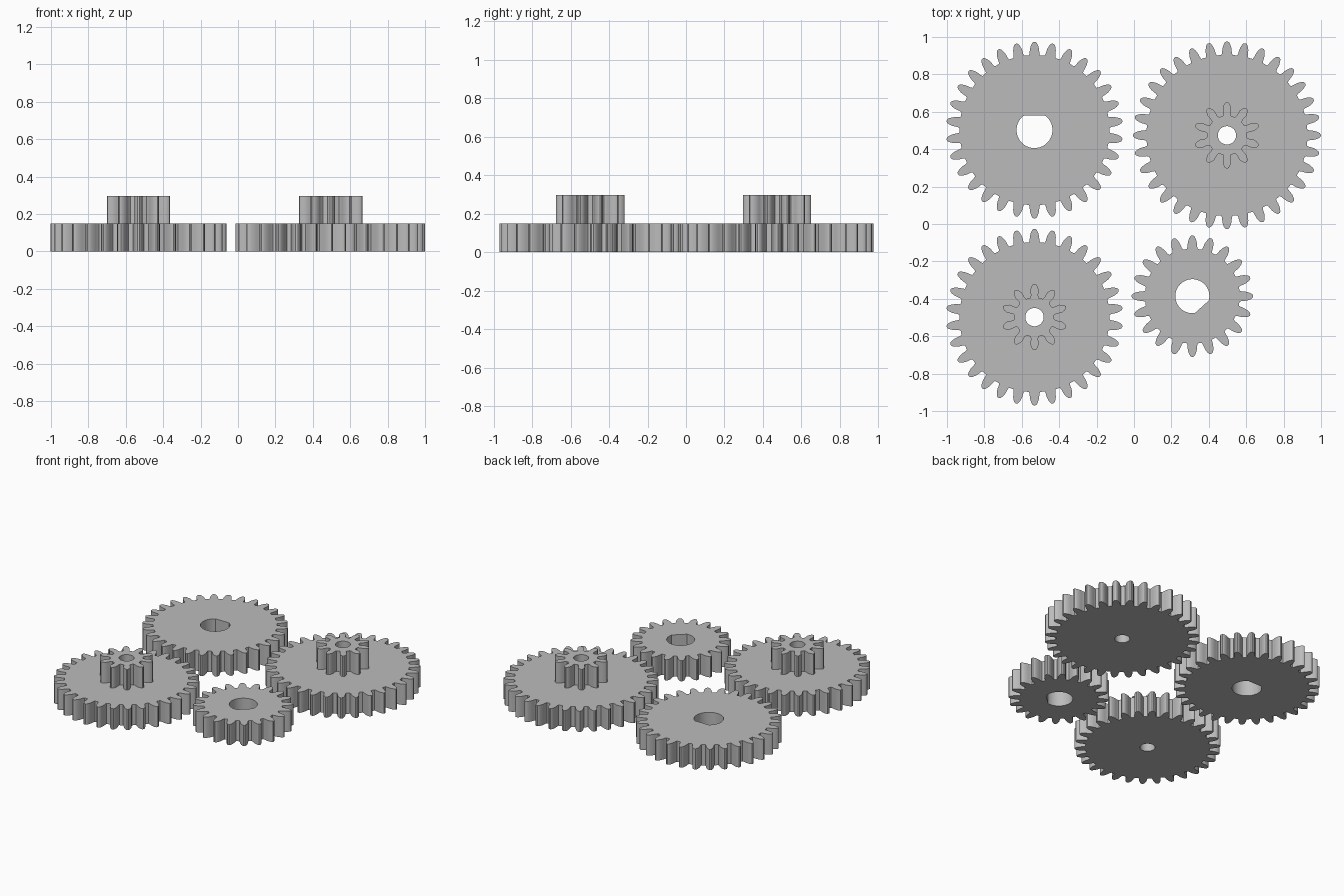
import bpy, bmesh, math

if "Cube" in bpy.data.objects:
    bpy.data.objects.remove(bpy.data.objects["Cube"])

MODULE = 0.0295   # pitch diameter per tooth
THICK = 0.148     # height of one gear layer

grey = bpy.data.materials.new("grey plastic")
grey.diffuse_color = (0.5, 0.5, 0.5, 1)
grey.use_nodes = True
grey.node_tree.nodes["Principled BSDF"].inputs["Base Color"].default_value = grey.diffuse_color

# Half of a tooth: (radial offset from pitch circle, half width), in modules
WHEEL_TOOTH = [(-1.4, 1.0), (-1.0, 0.88), (-0.5, 0.85), (0.0, 0.76),
               (0.5, 0.58), (0.85, 0.38), (1.0, 0.15)]
PINION_TOOTH = [(-1.4, 0.75), (-1.0, 0.65), (-0.5, 0.71), (0.0, 0.76),
                (0.5, 0.58), (0.85, 0.38), (1.0, 0.15)]


def gear_outline(teeth, tooth):
    """Toothed outline with one tooth pointing to +y."""
    pitch = MODULE * teeth / 2
    half = [(-w, d) for d, w in tooth]
    flank = half + [(-w, d) for w, d in reversed(half)]
    pts = []
    for i in range(teeth):
        a0 = math.pi / 2 - i * math.tau / teeth
        for w, d in flank:
            r = pitch + d * MODULE
            a = a0 - w * MODULE / r
            pts.append((r * math.cos(a), r * math.sin(a)))
    return pts


def bore_outline(radius, flat=None, angle=0.0, n=48):
    """Round bore, or a D shape with a flat at the given distance and angle."""
    if flat is None:
        start, span, count = 0, math.tau, n
    else:
        cut = math.acos(flat / radius)
        start, span, count = angle + cut, math.tau - 2 * cut, n - 1
    return [(radius * math.cos(start + span * i / count),
             radius * math.sin(start + span * i / count)) for i in range(n)]


def ring(bm, pts, z):
    vs = [bm.verts.new((x, y, z)) for x, y in pts]
    es = [bm.edges.new((vs[i - 1], vs[i])) for i in range(len(vs))]
    return vs, es


def wall(bm, low, high):
    a, b = low[0], high[0]
    for i in range(len(a)):
        bm.faces.new((a[i - 1], a[i], b[i], b[i - 1]))


def cap(bm, outer, inner):
    bmesh.ops.triangle_fill(bm, edges=outer[1] + inner[1],
                            use_beauty=True, normal=(0, 0, 1))


def make_gear(name, centre, teeth, bore, pinion_teeth=0):
    bm = bmesh.new()
    outline = gear_outline(teeth, WHEEL_TOOTH)
    # wheel
    bottom, rim = ring(bm, outline, 0), ring(bm, outline, THICK)
    wall(bm, bottom, rim)
    hole_low = ring(bm, bore, 0)
    cap(bm, bottom, hole_low)
    top_z = THICK
    # pinion rising from the wheel's top face
    if pinion_teeth:
        top_z = 2 * THICK
        small = gear_outline(pinion_teeth, PINION_TOOTH)
        foot, crown = ring(bm, small, THICK), ring(bm, small, top_z)
        cap(bm, rim, foot)
        wall(bm, foot, crown)
        rim = crown
    # bore through everything
    hole_high = ring(bm, bore, top_z)
    wall(bm, hole_low, hole_high)
    cap(bm, rim, hole_high)
    bmesh.ops.recalc_face_normals(bm, faces=bm.faces[:])

    mesh = bpy.data.meshes.new(name)
    bm.to_mesh(mesh)
    bm.free()
    mesh.materials.append(grey)
    obj = bpy.data.objects.new(name, mesh)
    obj.location = (*centre, 0)
    bpy.context.collection.objects.link(obj)
    bpy.ops.object.select_all(action='DESELECT')
    obj.select_set(True)
    bpy.context.view_layer.objects.active = obj
    bpy.ops.object.shade_smooth_by_angle(angle=math.radians(30))


# Plain gears with D-shaped bores
make_gear("large_shaft_gear", (-0.532, 0.502), 30,
          bore_outline(0.096, 0.079, math.pi / 2))
make_gear("small_shaft_gear", (0.312, -0.386), 20,
          bore_outline(0.091, 0.076, math.radians(-48)))

# Compound gears with a ten-tooth pinion on top and a round bore
make_gear("compound_gear_back", (0.497, 0.474), 32, bore_outline(0.049), 10)
make_gear("compound_gear_front", (-0.532, -0.498), 30, bore_outline(0.049), 10)
